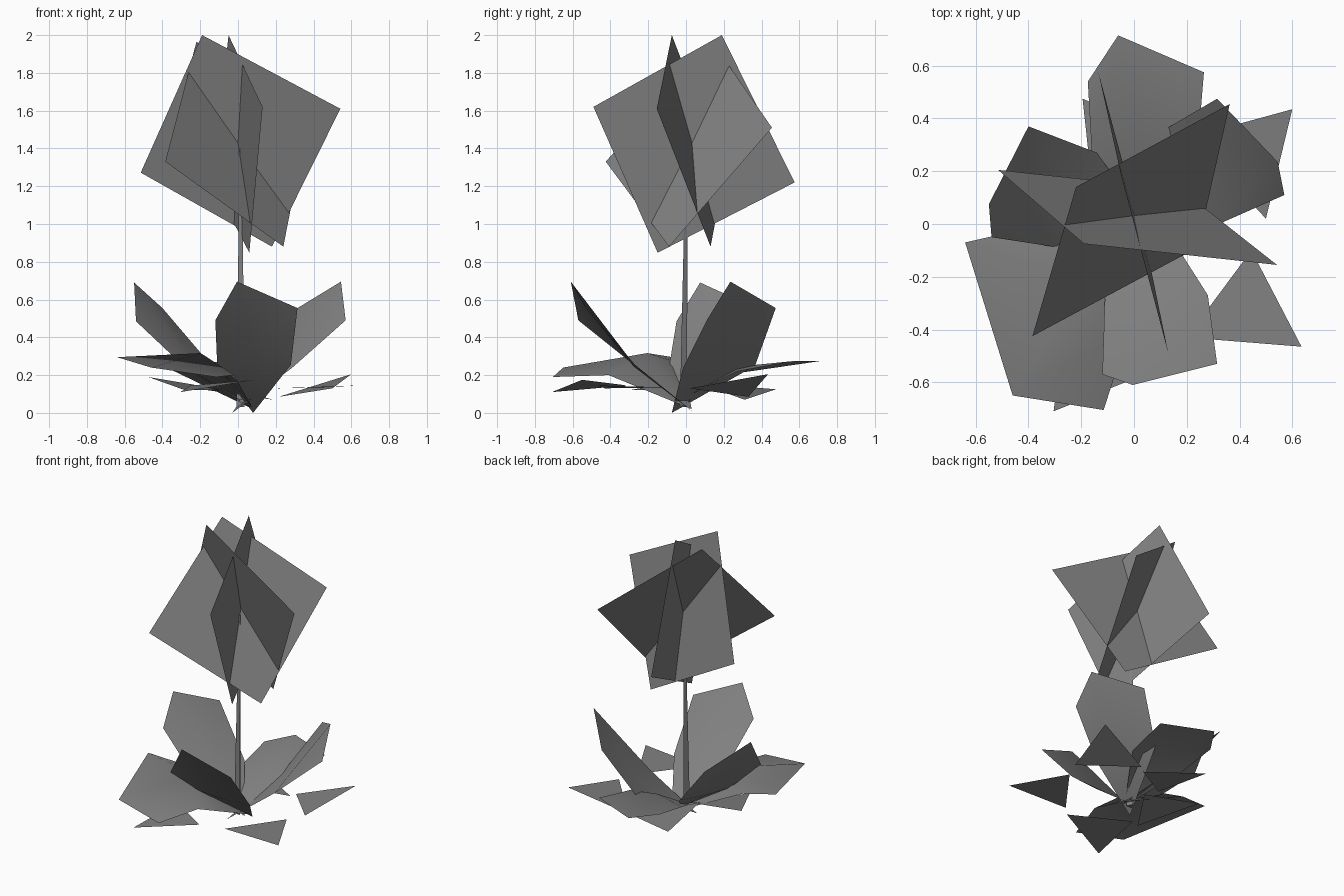
import bpy
from mathutils import Vector

if "Cube" in bpy.data.objects:
    bpy.data.objects.remove(bpy.data.objects["Cube"])

# dark grey shared by all parts
grey = bpy.data.materials.new("dark_grey")
grey.diffuse_color = (.22, .22, .22, 1)
grey.use_nodes = True
grey.node_tree.nodes["Principled BSDF"].inputs["Base Color"].default_value = grey.diffuse_color


def mesh_object(name, verts, faces, smooth=False):
    me = bpy.data.meshes.new(name)
    me.from_pydata([tuple(v) for v in verts], [], faces)
    me.polygons.foreach_set("use_smooth", [smooth] * len(faces))
    me.materials.append(grey)
    me.update()
    ob = bpy.data.objects.new(name, me)
    bpy.context.collection.objects.link(ob)
    return ob


def leaf(name, base, near_mid, near_end, tip, far_end, far_mid, arch):
    # broad leaf: point at the base, bent midrib, asymmetric end
    v = [Vector(p) for p in (base, near_mid, near_end, tip, far_end, far_mid)]
    rib = (v[1] + v[5]) / 2
    normal = (v[5] - v[1]).cross(v[3] - v[0]).normalized()
    if normal.z < 0:
        normal.negate()
    v.append(rib + normal * arch)
    mesh_object(name, v, [(0, 1, 6), (1, 2, 3, 6), (6, 3, 4, 5), (0, 6, 5)], True)


# flower head: three crossed square sheets
for name, quad in {
    "flower_card_front": [(-.515, .205, 1.272), (-.19, -.075, 2.0), (.542, -.155, 1.61), (.18, .13, .88)],
    "flower_card_side": [(.13, -.49, 1.62), (-.05, .19, 2.0), (-.135, .575, 1.22), (.06, -.15, .848)],
    "flower_card_diagonal": [(-.385, -.425, 1.33), (-.22, .14, 1.965), (.363, .455, 1.51), (.24, -.09, .88)],
}.items():
    mesh_object(name, quad, [(0, 1, 2, 3)])

# stem: thin tapered three-sided stalk
ring = [(0, 1), (-.87, -.5), (.87, -.5)]
verts = [(.014 + x * r, y0 + y * r, z)
         for r, y0, z in ((.025, -.02, .03), (.013, -.005, .95), (.01, 0, 1.4)) for x, y in ring]
faces = [(i * 3 + j, i * 3 + (j + 1) % 3, i * 3 + 3 + (j + 1) % 3, i * 3 + 3 + j)
         for i in range(2) for j in range(3)]
mesh_object("stem", verts, faces + [(2, 1, 0), (6, 7, 8)])

# upright leaves
leaf("leaf_front", (.08, .045, 0), (-.11, -.27, .25), (-.12, -.57, .49),
     (-.005, -.61, .695), (.315, -.53, .555), (.28, -.27, .255), -.01)
leaf("leaf_right", (-.03, -.075, 0), (.288, -.015, .24), (.57, .11, .49),
     (.545, .235, .695), (.315, .475, .555), (.13, .366, .25), -.01)
leaf("leaf_left", (.07, -.03, .03), (-.28, -.09, .24), (-.54, -.05, .485),
     (-.55, .075, .69), (-.4, .37, .555), (-.14, .27, .25), -.01)

# spreading leaves
leaf("leaf_front_left", (.08, .03, .02), (-.02, -.41, .2), (-.115, -.705, .19),
     (-.46, -.65, .24), (-.64, -.07, .295), (-.42, -.02, .26), .09)
leaf("leaf_back", (.02, -.07, .05), (-.16, .27, .21), (-.175, .54, .265),
     (-.06, .715, .275), (.265, .575, .275), (.24, .27, .22), .03)

# small ground leaves: single triangles
for name, tri in {
    "ground_leaf_front_right": [(.635, -.465, .145), (.445, -.1, .135), (.2, -.43, .13)],
    "ground_leaf_back_right": [(.6, .435, .205), (.5, .02, .13), (.215, .33, .085)],
    "ground_leaf_front_left": [(-.305, -.71, .11), (.09, -.55, .175), (-.25, -.31, .145)],
    "ground_leaf_back": [(-.195, .475, .125), (-.15, .06, .16), (.185, .31, .07)],
    "ground_leaf_left": [(-.475, .07, .19), (-.06, .03, .12), (-.28, -.3, .12)],
}.items():
    mesh_object(name, tri, [(0, 1, 2)])
